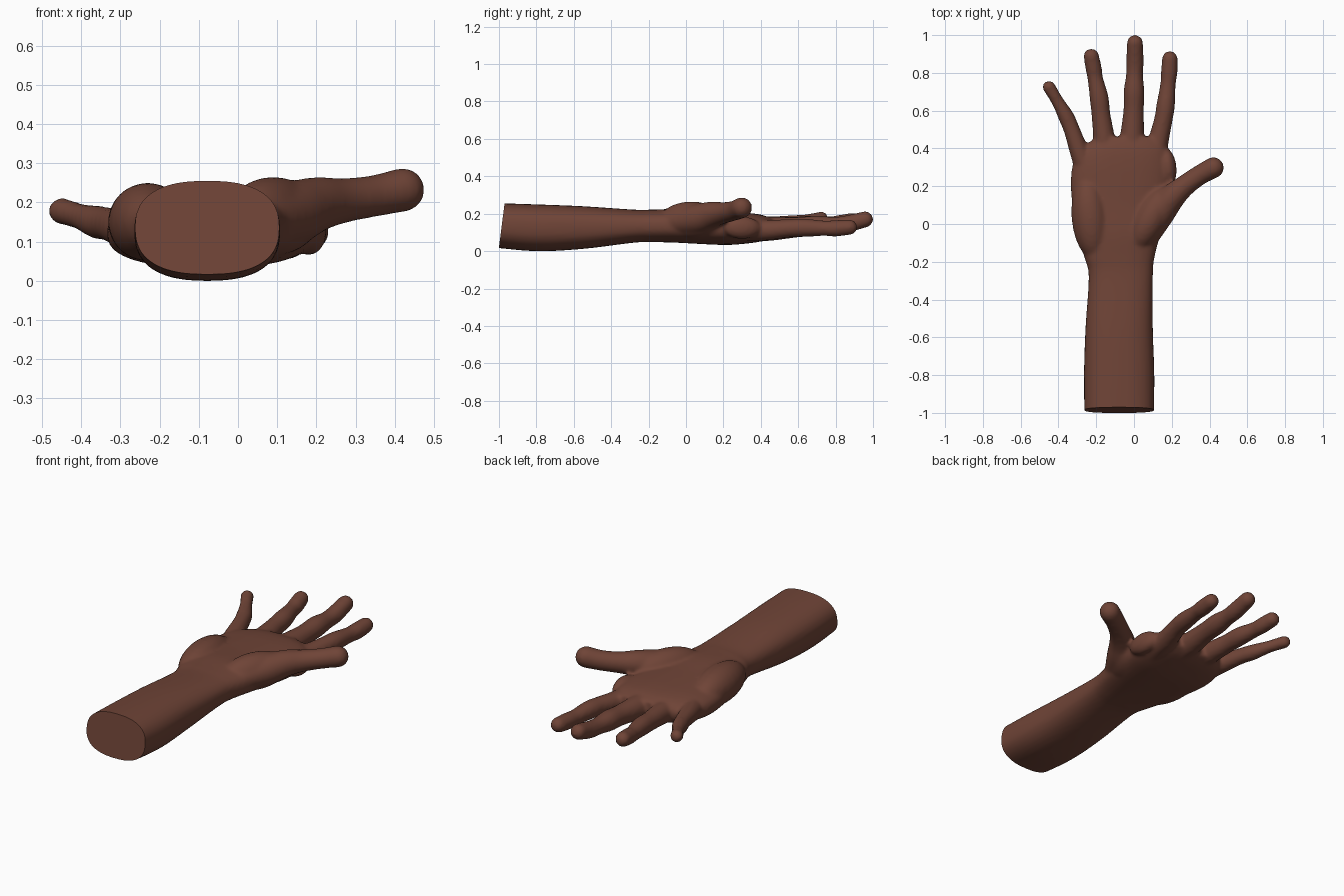
import bpy, bmesh, math
from mathutils import Vector

cube = bpy.data.objects.get("Cube")
if cube:
    bpy.data.objects.remove(cube, do_unlink=True)

skin = bpy.data.materials.new("brown skin")
skin.use_nodes = True
COLOR = (0.16, 0.058, 0.038, 1)
skin.diffuse_color = COLOR
skin.node_tree.nodes["Principled BSDF"].inputs["Base Color"].default_value = COLOR

SIDES = 32
bm = bmesh.new()


def spline(keys, steps=6):
    """Catmull-Rom samples through tuples of any length."""
    keys = [Vector(k) for k in keys]
    ext = [2 * keys[0] - keys[1]] + keys + [2 * keys[-1] - keys[-2]]
    out = []
    for a, b, c, d in zip(ext, ext[1:], ext[2:], ext[3:]):
        for i in range(steps):
            t = i / steps
            out.append(0.5 * (2 * b + (c - a) * t + (2 * a - 5 * b + 4 * c - d) * t**2
                              + (3 * b - a - 3 * c + d) * t**3))
    return out + [keys[-1]]


def loft(rings):
    """Skin a list of point rings into a closed tube."""
    loops = [[bm.verts.new(p) for p in ring] for ring in rings]
    for low, high in zip(loops, loops[1:]):
        for i in range(SIDES):
            j = (i + 1) % SIDES
            bm.faces.new((low[i], low[j], high[j], high[i]))
    bm.faces.new(loops[0][::-1])
    bm.faces.new(loops[-1])


def oval(y, x0, x1, z0, z1, power=2.5):
    ring = []
    for i in range(SIDES):
        a = -2 * math.pi * i / SIDES
        c, s = math.cos(a), math.sin(a)
        ring.append(((x0 + x1) / 2 + (x1 - x0) / 2 * math.copysign(abs(c) ** (2 / power), c), y,
                     (z0 + z1) / 2 + (z1 - z0) / 2 * math.copysign(abs(s) ** (2 / power), s)))
    return ring


def finger(keys):
    """Round tube along (x, y, z, radius) keys with a domed tip."""
    pts = spline(keys)
    tip, before = pts[-1], pts[-2]
    axis = (tip.xyz - before.xyz).normalized()
    for k in range(1, 7):
        a = math.radians(14 * k)
        p = tip.xyz + axis * tip.w * math.sin(a)
        pts.append(Vector((*p, tip.w * math.cos(a))))
    rings = []
    for i, p in enumerate(pts):
        d = (pts[min(i + 1, len(pts) - 1)].xyz - pts[max(i - 1, 0)].xyz).normalized()
        side = d.cross(Vector((0, 0, 1))).normalized()
        up = side.cross(d)
        rings.append([p.xyz + p.w * (side * math.cos(t) + up * math.sin(t))
                      for t in (2 * math.pi * n / SIDES for n in range(SIDES))])
    loft(rings)


def mound(center, size, turn=0):
    ball = bmesh.ops.create_uvsphere(bm, u_segments=24, v_segments=16, radius=1)["verts"]
    bmesh.ops.scale(bm, vec=size, verts=ball)
    for v in ball:
        x, y, z = v.co
        c, s = math.cos(turn), math.sin(turn)
        v.co = Vector((x * c - y * s, x * s + y * c, z)) + Vector(center)


# Forearm, wrist and palm: y, x range, z range
loft([oval(*k) for k in spline([
    (-1.06, -.262, .105, .022, .258), (-.8, -.265, .108, 0, .25), (-.55, -.257, .1, .012, .24),
    (-.28, -.24, .1, .045, .222), (-.18, -.262, .108, .048, .222), (-.05, -.3, .14, .045, .225),
    (.1, -.326, .17, .037, .215), (.22, -.335, .19, .033, .21), (.32, -.322, .19, .04, .205),
    (.4, -.275, .17, .052, .195), (.46, -.2, .12, .075, .175)])])

# Fleshy pads at the heel of the palm and the base of the thumb
mound((-.23, .03, .15), (.1, .22, .1), .1)
mound((.09, .03, .165), (.09, .19, .1), -.5)
mound((.18, .3, .125), (.045, .1, .06), .1)

# Thumb, index, middle, ring and little finger
finger([(.05, -.1, .15, .06), (.13, .05, .17, .08), (.2, .14, .195, .07),
        (.27, .203, .205, .057), (.35, .26, .217, .053), (.42, .298, .232, .056)])
finger([(.1, .28, .115, .065), (.125, .42, .112, .056), (.155, .55, .122, .049),
        (.168, .63, .125, .049), (.18, .74, .122, .041), (.186, .8, .122, .044), (.19, .875, .128, .041)])
finger([(-.02, .3, .115, .07), (-.01, .46, .12, .064), (-.002, .6, .128, .054),
        (0, .7, .135, .055), (.003, .79, .138, .045), (.005, .86, .145, .046), (.005, .958, .17, .043)])
finger([(-.15, .3, .115, .065), (-.16, .46, .125, .057), (-.175, .58, .133, .05),
        (-.185, .67, .14, .05), (-.205, .77, .145, .041), (-.213, .82, .15, .043), (-.226, .888, .163, .041)])
finger([(-.25, .28, .12, .06), (-.295, .4, .135, .05), (-.33, .5, .145, .043),
        (-.36, .57, .15, .042), (-.405, .65, .165, .033), (-.45, .725, .178, .034)])

bmesh.ops.recalc_face_normals(bm, faces=bm.faces)
mesh = bpy.data.meshes.new("hand_and_forearm")
bm.to_mesh(mesh)
bm.free()
hand = bpy.data.objects.new("hand_and_forearm", mesh)
bpy.context.collection.objects.link(hand)
bpy.ops.object.select_all(action="DESELECT")
hand.select_set(True)
bpy.context.view_layer.objects.active = hand

# Blend every volume into one skin
remesh = hand.modifiers.new("blend", "REMESH")
remesh.mode = "VOXEL"
remesh.voxel_size = 0.01
soften = hand.modifiers.new("soften", "SMOOTH")
soften.factor = 0.5
soften.iterations = 8
for name in ("blend", "soften"):
    bpy.ops.object.modifier_apply(modifier=name)

# Slanted flat cut at the end of the forearm
bm = bmesh.new()
bm.from_mesh(hand.data)
cut = bmesh.ops.bisect_plane(bm, geom=bm.verts[:] + bm.edges[:] + bm.faces[:],
                             plane_co=(0, -1, .02), plane_no=(0, -.235, .03), clear_outer=True)
rim = [e for e in cut["geom_cut"] if isinstance(e, bmesh.types.BMEdge)]
bmesh.ops.contextual_create(bm, geom=rim)
bmesh.ops.recalc_face_normals(bm, faces=bm.faces)
bm.to_mesh(hand.data)
bm.free()

hand.data.materials.clear()
hand.data.materials.append(skin)
bpy.ops.object.shade_smooth_by_angle(angle=math.radians(50))
